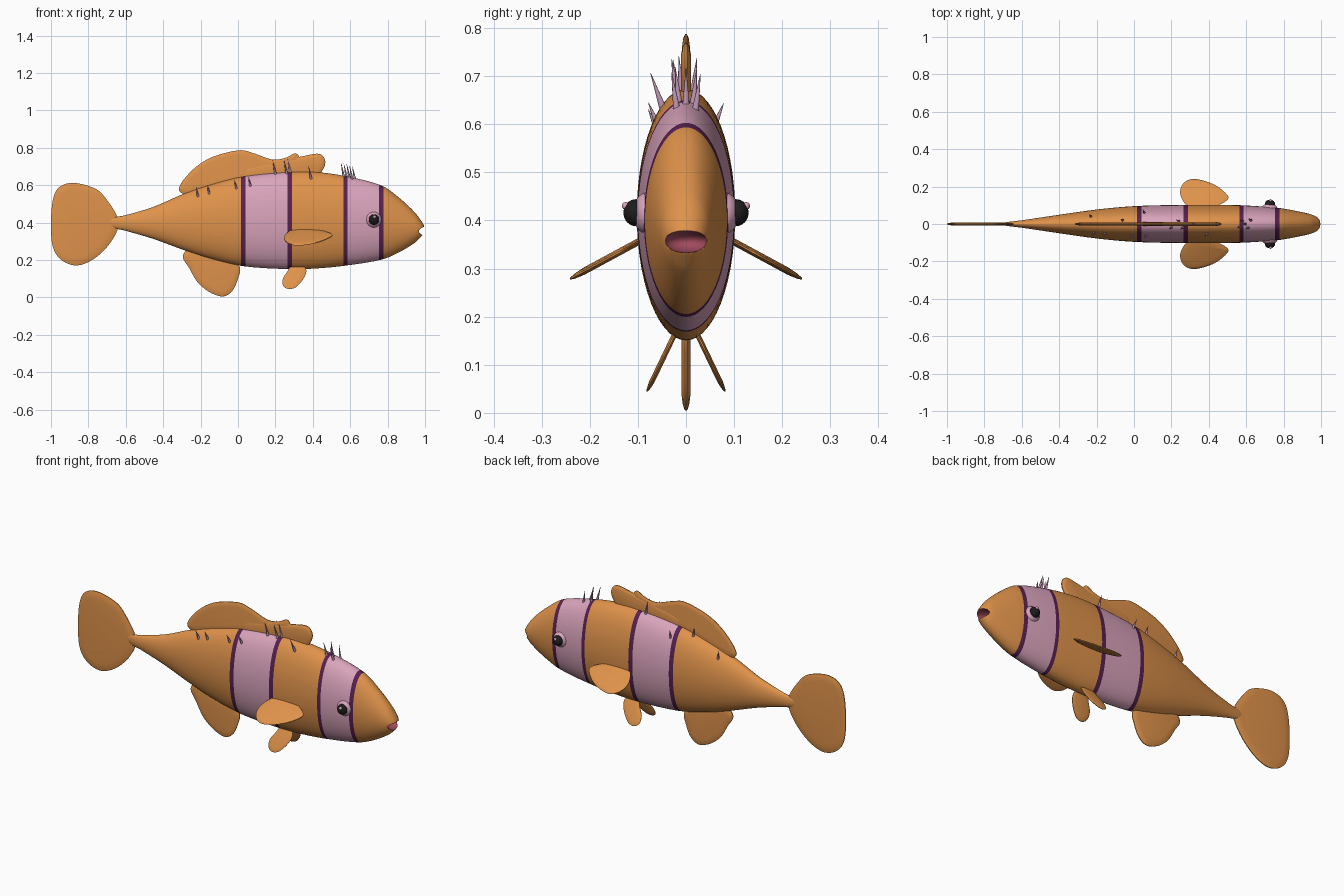
import bpy, bmesh, math
from mathutils import Vector

if "Cube" in bpy.data.objects:
    bpy.data.objects.remove(bpy.data.objects["Cube"])


def material(name, rgb):
    m = bpy.data.materials.new(name)
    m.use_nodes = True
    m.diffuse_color = (*rgb, 1)
    m.node_tree.nodes["Principled BSDF"].inputs["Base Color"].default_value = (*rgb, 1)
    return m


ORANGE = material("orange", (0.74, 0.29, 0.07))
PINK = material("pale pink", (0.70, 0.37, 0.50))
PURPLE = material("dark purple", (0.10, 0.015, 0.08))
MOUTH = material("mouth red", (0.36, 0.07, 0.11))
BLACK = material("pupil black", (0.012, 0.012, 0.012))
MAUVE = material("spine mauve", (0.46, 0.27, 0.39))


def finish(name, bm, mats, angle=40):
    bmesh.ops.recalc_face_normals(bm, faces=bm.faces)
    mesh = bpy.data.meshes.new(name)
    bm.to_mesh(mesh)
    bm.free()
    for m in mats:
        mesh.materials.append(m)
    ob = bpy.data.objects.new(name, mesh)
    bpy.context.collection.objects.link(ob)
    bpy.ops.object.select_all(action="DESELECT")
    ob.select_set(True)
    bpy.context.view_layer.objects.active = ob
    bpy.ops.object.shade_smooth_by_angle(angle=math.radians(angle))
    return ob


def ball(name, center, size, mat):
    bm = bmesh.new()
    bmesh.ops.create_uvsphere(bm, u_segments=28, v_segments=16, radius=1)
    bmesh.ops.scale(bm, vec=Vector(size), verts=bm.verts)
    bmesh.ops.translate(bm, vec=Vector(center), verts=bm.verts)
    return finish(name, bm, [mat])


# Body stations: x, belly height, back height, half width
STATIONS = [
    (-0.705, 0.395, 0.415, 0.004), (-0.68, 0.375, 0.425, 0.01),
    (-0.6, 0.356, 0.44, 0.02), (-0.45, 0.312, 0.485, 0.042),
    (-0.3, 0.257, 0.55, 0.064), (-0.15, 0.208, 0.602, 0.083),
    (0.03, 0.167, 0.647, 0.097), (0.28, 0.151, 0.671, 0.102),
    (0.42, 0.155, 0.67, 0.102), (0.575, 0.17, 0.648, 0.1),
    (0.77, 0.203, 0.597, 0.086), (0.865, 0.243, 0.53, 0.07),
    (0.945, 0.292, 0.455, 0.052), (0.977, 0.322, 0.413, 0.038),
    (0.993, 0.342, 0.387, 0.022), (0.998, 0.355, 0.372, 0.009)]


def slope(i, k):
    a, b = STATIONS[max(i - 1, 0)], STATIONS[min(i + 1, len(STATIONS) - 1)]
    return (b[k] - a[k]) / (b[0] - a[0])


def body_at(x):
    """Smooth belly, back and half width at x."""
    i = max(j for j in range(len(STATIONS) - 1) if STATIONS[j][0] <= x + 1e-9)
    p, q = STATIONS[i], STATIONS[i + 1]
    h = q[0] - p[0]
    t = (x - p[0]) / h
    return [(1 + 2 * t) * (1 - t) ** 2 * p[k] + t * (1 - t) ** 2 * h * slope(i, k)
            + t * t * (3 - 2 * t) * q[k] + t * t * (t - 1) * h * slope(i + 1, k)
            for k in (1, 2, 3)]


# Each pink band has a purple border at both ends
BANDS = [(0.015, 0.04, 0.265, 0.29), (0.565, 0.585, 0.755, 0.778)]
borders = [x for band in BANDS for x in band]
samples = [s[0] + (e[0] - s[0]) * n / 5
           for s, e in zip(STATIONS, STATIONS[1:]) for n in range(5)] + [STATIONS[-1][0]]
samples = [x for x in samples if all(abs(x - b) > 0.008 for b in borders)]
SIDES = 56

bm = bmesh.new()
rings = []
for x in sorted(samples + borders):
    low, high, w = body_at(x)
    rings.append([bm.verts.new((x, w * math.cos(a), (low + high) / 2 + (high - low) / 2 * math.sin(a)))
                  for a in (2 * math.pi * n / SIDES for n in range(SIDES))])
for r, s in zip(rings, rings[1:]):
    for n in range(SIDES):
        m = (n + 1) % SIDES
        f = bm.faces.new((r[n], r[m], s[m], s[n]))
        x = f.calc_center_median().x
        for a, b, c, d in BANDS:
            if a < x < d:
                f.material_index = 1 if b < x < c else 2
bm.faces.new(rings[0])
bm.faces.new(rings[-1])
body = finish("body", bm, [ORANGE, PINK, PURPLE])

# Mouth hollow cut into the snout
cutter = ball("mouth_cutter", (0.985, 0, 0.356), (0.05, 0.046, 0.023), MOUTH)
cutter.hide_render = True
cut = body.modifiers.new("mouth", "BOOLEAN")
cut.operation = "DIFFERENCE"
cut.solver = "EXACT"
cut.material_mode = "TRANSFER"
cut.object = cutter
bpy.context.view_layer.objects.active = body
bpy.ops.object.modifier_apply(modifier="mouth")
bpy.data.objects.remove(cutter)


def smooth_loop(points, steps=6):
    pts = [Vector(p) for p in points]
    out = []
    for i in range(len(pts)):
        a, b, c, d = (pts[(i + k) % len(pts)] for k in (-1, 0, 1, 2))
        for n in range(steps):
            t = n / steps
            out.append(0.5 * (2 * b + (c - a) * t + (2 * a - 5 * b + 4 * c - d) * t * t
                              + (3 * b - a - 3 * c + d) * t ** 3))
    return out


def fin(name, points, place, inset=0.04, thick=0.009):
    """Thin fin with a tapered rim; place maps (u, v, offset) to space."""
    loop = smooth_loop(points)
    n = len(loop)
    turn = sum(loop[i].x * loop[(i + 1) % n].y - loop[i].y * loop[(i + 1) % n].x for i in range(n))
    inward = []
    for i in range(n):
        t = (loop[(i + 1) % n] - loop[i - 1]).normalized()
        inward.append(Vector((-t.y, t.x)) * (1 if turn > 0 else -1))
    bm = bmesh.new()

    def ring(depth, t):
        return [bm.verts.new(place(*(p + d * depth), t)) for p, d in zip(loop, inward)]

    layers = [ring(inset, -thick), ring(inset * 0.35, -thick * 0.7), ring(0, -thick * 0.25),
              ring(0, thick * 0.25), ring(inset * 0.35, thick * 0.7), ring(inset, thick)]
    for r, s in zip(layers, layers[1:]):
        for i in range(n):
            j = (i + 1) % n
            bm.faces.new((r[i], r[j], s[j], s[i]))
    for cap in (layers[0], layers[-1]):
        bm.faces.new(cap)
    return finish(name, bm, [ORANGE], 50)


def upright(u, v, t):
    return (u, t, v)


# Fins on the centre line
fin("tail_fin", [(-0.645, 0.43), (-0.7, 0.52), (-0.76, 0.58), (-0.875, 0.612), (-0.955, 0.59),
                 (-0.99, 0.52), (-1.0, 0.39), (-0.99, 0.27), (-0.945, 0.2), (-0.865, 0.171),
                 (-0.78, 0.2), (-0.7, 0.27), (-0.645, 0.36)], upright)
fin("rear_dorsal_fin", [(-0.315, 0.57), (-0.26, 0.665), (-0.15, 0.745), (0, 0.786), (0.08, 0.772),
                        (0.18, 0.738), (0.25, 0.745), (0.31, 0.77), (0.33, 0.72), (0.28, 0.64),
                        (0, 0.59), (-0.2, 0.54)], upright, 0.025, 0.008)
fin("front_dorsal_fin", [(0.04, 0.69), (0.18, 0.725), (0.33, 0.752), (0.43, 0.768), (0.465, 0.735),
                         (0.455, 0.685), (0.4, 0.64), (0.2, 0.63), (0.05, 0.62)],
    upright, 0.022, 0.01)
fin("anal_fin", [(-0.295, 0.22), (-0.26, 0.155), (-0.215, 0.08), (-0.15, 0.027), (-0.08, 0.005),
                 (-0.03, 0.035), (0, 0.1), (0.01, 0.16), (-0.04, 0.23), (-0.15, 0.27),
                 (-0.25, 0.27)], upright, 0.03)

# Paired fins, eyes
for side, label in ((1, "left"), (-1, "right")):
    fin(label + "_pelvic_fin", [(0.265, 0.14), (0.24, 0.1), (0.242, 0.062), (0.27, 0.045),
                                (0.31, 0.055), (0.35, 0.1), (0.365, 0.145), (0.34, 0.18), (0.29, 0.18)],
        lambda u, v, t: (u, side * (0.03 + (0.15 - v) * 0.48) + t, v), 0.02, 0.006)
    fin(label + "_pectoral_fin", [(0.29, 0.09), (0.248, 0.155), (0.262, 0.215), (0.32, 0.241),
                                  (0.42, 0.215), (0.49, 0.165), (0.5, 0.13), (0.43, 0.09), (0.36, 0.07)],
        lambda u, v, t: (u, side * v, 0.355 - 0.54 * (v - 0.1) + t), 0.03, 0.008)
    ball(label + "_eye", (0.725, side * 0.08, 0.415), (0.043, 0.031, 0.043), PINK)
    ball(label + "_pupil", (0.727, side * 0.104, 0.416), (0.028, 0.026, 0.028), BLACK)
    ball(label + "_eye_glint", (0.73, side * 0.125, 0.43), (0.008, 0.008, 0.008), PINK)


def spine(index, x, y, height):
    low, high, w = body_at(x)
    z = (low + high) / 2 + (high - low) / 2 * math.sqrt(1 - (y / w) ** 2)
    axis = Vector((-0.2, y * 7, 1)).normalized()
    bm = bmesh.new()
    bmesh.ops.create_cone(bm, cap_ends=True, segments=10, radius1=0.008, radius2=0.0005, depth=height)
    bmesh.ops.rotate(bm, matrix=Vector((0, 0, 1)).rotation_difference(axis).to_matrix(), verts=bm.verts)
    bmesh.ops.translate(bm, vec=Vector((x, y, z)) + axis * (height / 2 - 0.012), verts=bm.verts)
    finish(f"back_spine_{index}", bm, [MAUVE])


# Spines scattered along the back
SPINES = [(-0.23, 0.04), (-0.215, -0.045), (-0.155, -0.05), (-0.06, 0.02), (-0.01, -0.06),
          (0.055, 0.06), (0.065, -0.06), (0.2, -0.018), (0.24, 0.015), (0.26, -0.02),
          (0.28, -0.01), (0.39, -0.05), (0.565, -0.015), (0.58, 0.015), (0.595, 0),
          (0.61, -0.02), (0.625, 0.02)]
for i, (x, y) in enumerate(SPINES):
    spine(i + 1, x, y, 0.085 if x > 0.1 else 0.06)
